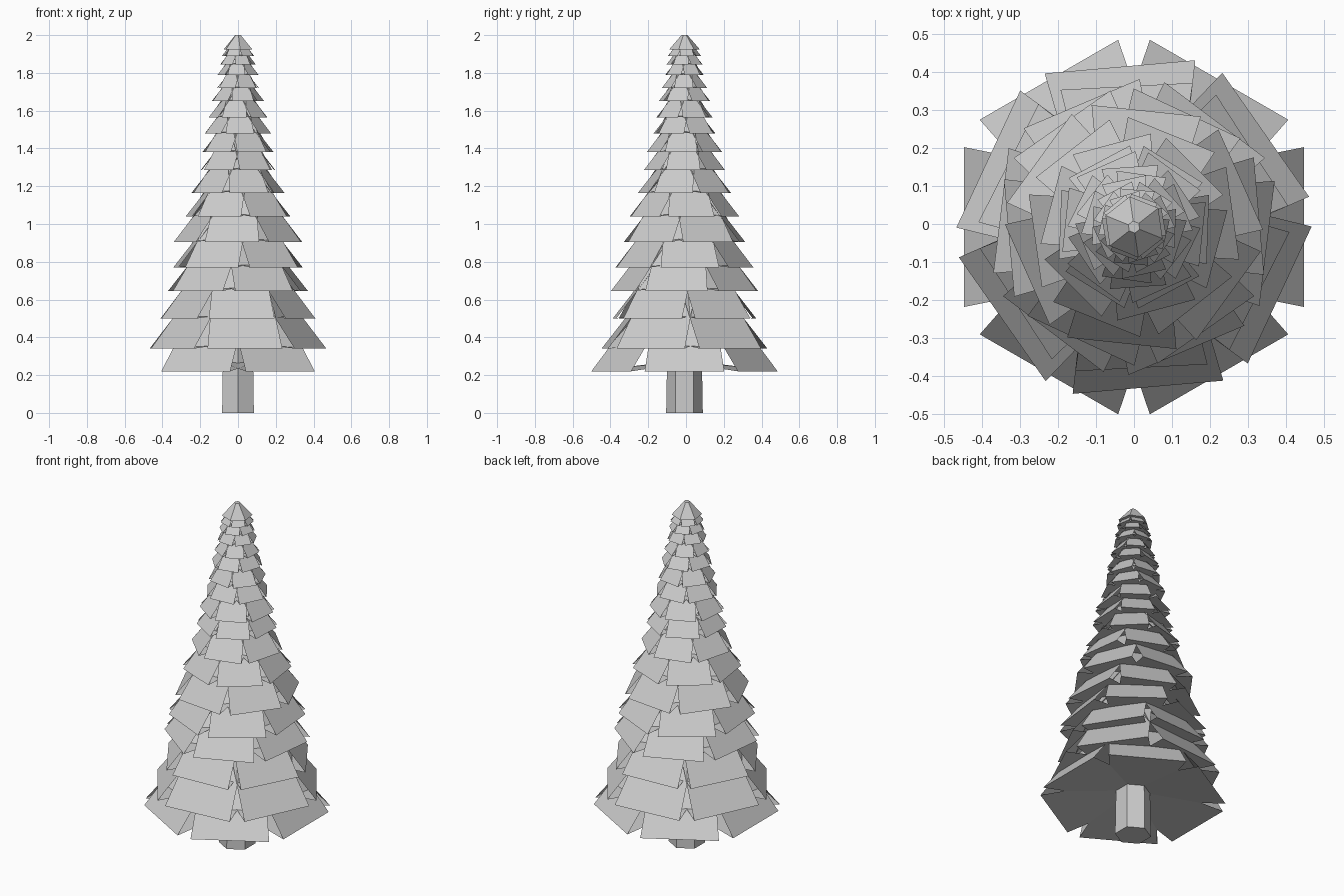
import bpy, bmesh, math
from mathutils import Matrix

cube = bpy.data.objects.get("Cube")
if cube:
    bpy.data.objects.remove(cube)

grey = bpy.data.materials.new("light_grey")
grey.use_nodes = True
colour = (0.6, 0.6, 0.6, 1)
grey.diffuse_color = colour
grey.node_tree.nodes["Principled BSDF"].inputs["Base Color"].default_value = colour

AXIS_Y = -0.008
SIDES = 6
STEEPNESS = 1.3   # bough height gained per unit of radius


def add_object(name, bm):
    mesh = bpy.data.meshes.new(name)
    bm.to_mesh(mesh)
    bm.free()
    mesh.materials.append(grey)
    obj = bpy.data.objects.new(name, mesh)
    bpy.context.collection.objects.link(obj)
    obj.location.y = AXIS_Y
    return obj


# Six-sided solid standing between two heights
def add_frustum(name, low, high, radius_low, radius_high, turn):
    bm = bmesh.new()
    bmesh.ops.create_cone(bm, cap_ends=True, segments=SIDES, radius1=radius_low,
                          radius2=radius_high, depth=high - low)
    bm.transform(Matrix.Translation((0, 0, (low + high) / 2))
                 @ Matrix.Rotation(math.radians(turn), 4, 'Z'))
    return add_object(name, bm)


# Ring of six boughs, each a sloping top sheet folded over a flatter underside
def add_tier(index, base, reach, turn):
    radius = reach * 0.905
    bm = bmesh.new()
    for side in range(SIDES):
        spin = Matrix.Rotation(math.radians(turn - 90 + side * 360 / SIDES), 4, 'Z')

        def edge(share, rise):
            half = radius * (0.27 + 0.2 * share)
            z = base + rise * radius * (1 - share)
            return [bm.verts.new(spin @ Matrix.Translation((radius * share, s * half, z))
                                 @ Matrix.Diagonal((0, 0, 0, 1)).to_translation())
                    for s in (-1, 1)]

        left, right = edge(1, 0)
        top_left, top_right = edge(0.28, STEEPNESS)
        low_left, low_right = edge(0.1, 0.12)
        bm.faces.new((left, right, top_right, top_left))
        bm.faces.new((right, left, low_left, low_right))
    return add_object(f"bough_tier_{index}", bm)


# Base height, corner radius and turn of each tier, from the bottom up
tiers = [
    (.22, .495, 30), (.34, .468, 5), (.5, .41, 3), (.645, .39, 23),
    (.77, .365, -25), (.905, .34, -6), (1.04, .29, -22), (1.165, .25, 15),
    (1.285, .215, 28), (1.38, .2, 24), (1.48, .175, 4), (1.565, .155, -8),
    (1.65, .14, 12), (1.72, .12, 28), (1.79, .108, -5), (1.845, .096, 17),
    (1.89, .088, -20),
]

add_frustum("trunk", 0, 0.4, 0.097, 0.09, 30 * 0)
for number, (base, reach, turn) in enumerate(tiers, 1):
    add_tier(number, base, reach, turn)
add_frustum("crown", 1.925, 2, 0.081, 0.016, 8)
